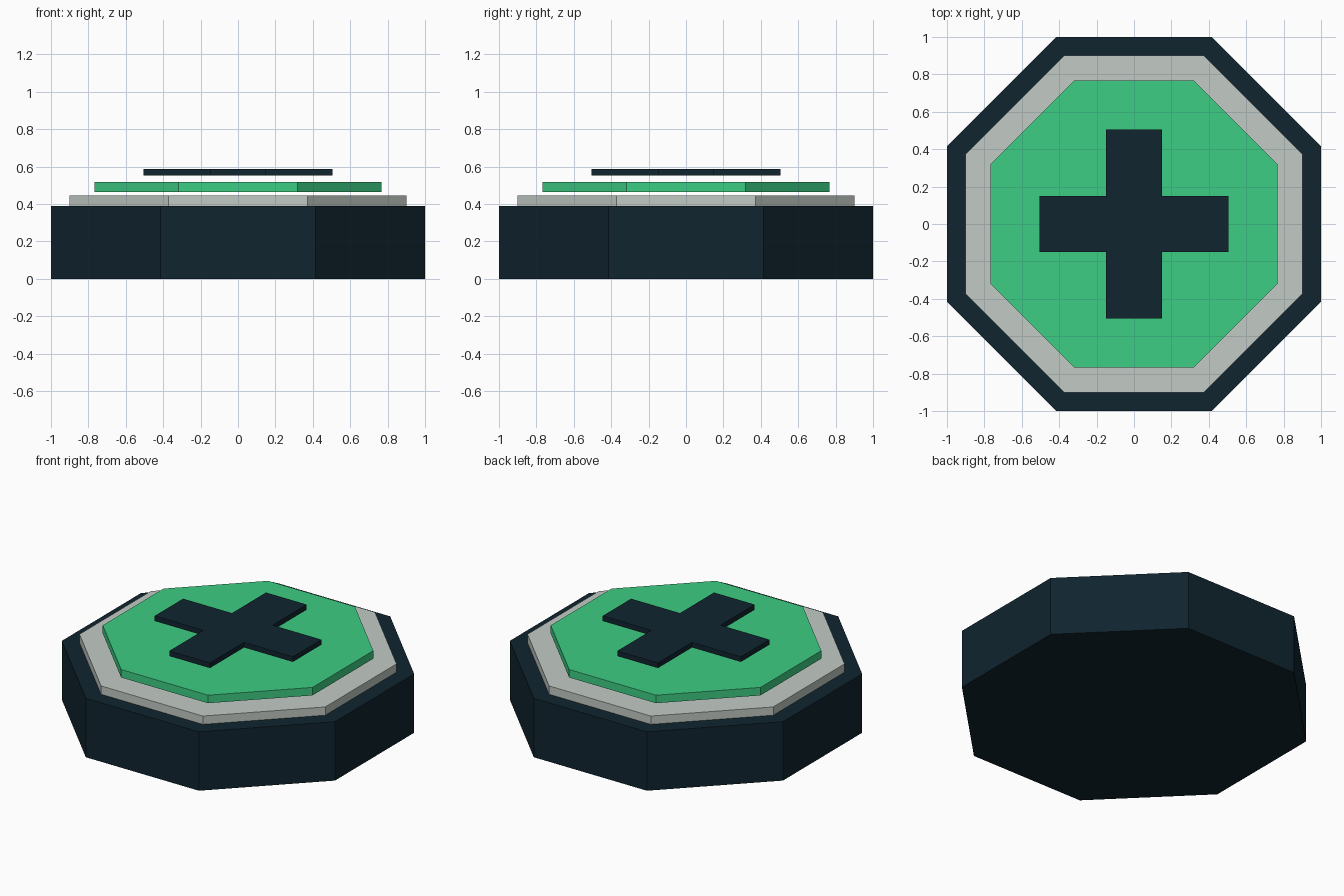
import bpy, bmesh, math

cube = bpy.data.objects.get("Cube")
if cube:
    bpy.data.objects.remove(cube, do_unlink=True)


def make_material(name, colour):
    mat = bpy.data.materials.new(name)
    mat.use_nodes = True
    mat.diffuse_color = (*colour, 1)
    bsdf = next(n for n in mat.node_tree.nodes if n.type == "BSDF_PRINCIPLED")
    bsdf.inputs["Base Color"].default_value = (*colour, 1)
    return mat


def prism(name, outline, bottom, top, mat):
    """Flat-shaded solid from a counter-clockwise outline."""
    bm = bmesh.new()
    base = bm.faces.new([bm.verts.new((x, y, bottom)) for x, y in outline])
    grown = bmesh.ops.extrude_face_region(bm, geom=[base], use_keep_orig=True)
    for item in grown["geom"]:
        if isinstance(item, bmesh.types.BMVert):
            item.co.z = top
    bmesh.ops.recalc_face_normals(bm, faces=bm.faces)
    mesh = bpy.data.meshes.new(name)
    bm.to_mesh(mesh)
    bm.free()
    mesh.materials.append(mat)
    obj = bpy.data.objects.new(name, mesh)
    bpy.context.collection.objects.link(obj)
    return obj


def octagon(apothem):
    radius = apothem / math.cos(math.pi / 8)
    angles = [math.pi / 8 + i * math.pi / 4 for i in range(8)]
    return [(radius * math.cos(a), radius * math.sin(a)) for a in angles]


def plus_outline(reach, half):
    """One arm tip and inner corner, turned through four quarters."""
    points = []
    x_y = [(reach, -half), (reach, half), (half, half)]
    for _ in range(4):
        points += x_y
        x_y = [(-y, x) for x, y in x_y]
    return points


navy = make_material("dark navy", (0.005, 0.018, 0.028))
grey = make_material("pale grey", (0.54, 0.59, 0.55))
green = make_material("bright green", (0.047, 0.61, 0.23))

# Stacked octagonal plates
prism("base", octagon(1.0), 0, 0.39, navy)
prism("rim_plate", octagon(0.9), 0.39, 0.445, grey)
prism("top_plate", octagon(0.768), 0.465, 0.518, green)

# Raised plus sign floating above the top plate
prism("plus_sign", plus_outline(0.506, 0.149), 0.552, 0.586, navy)
